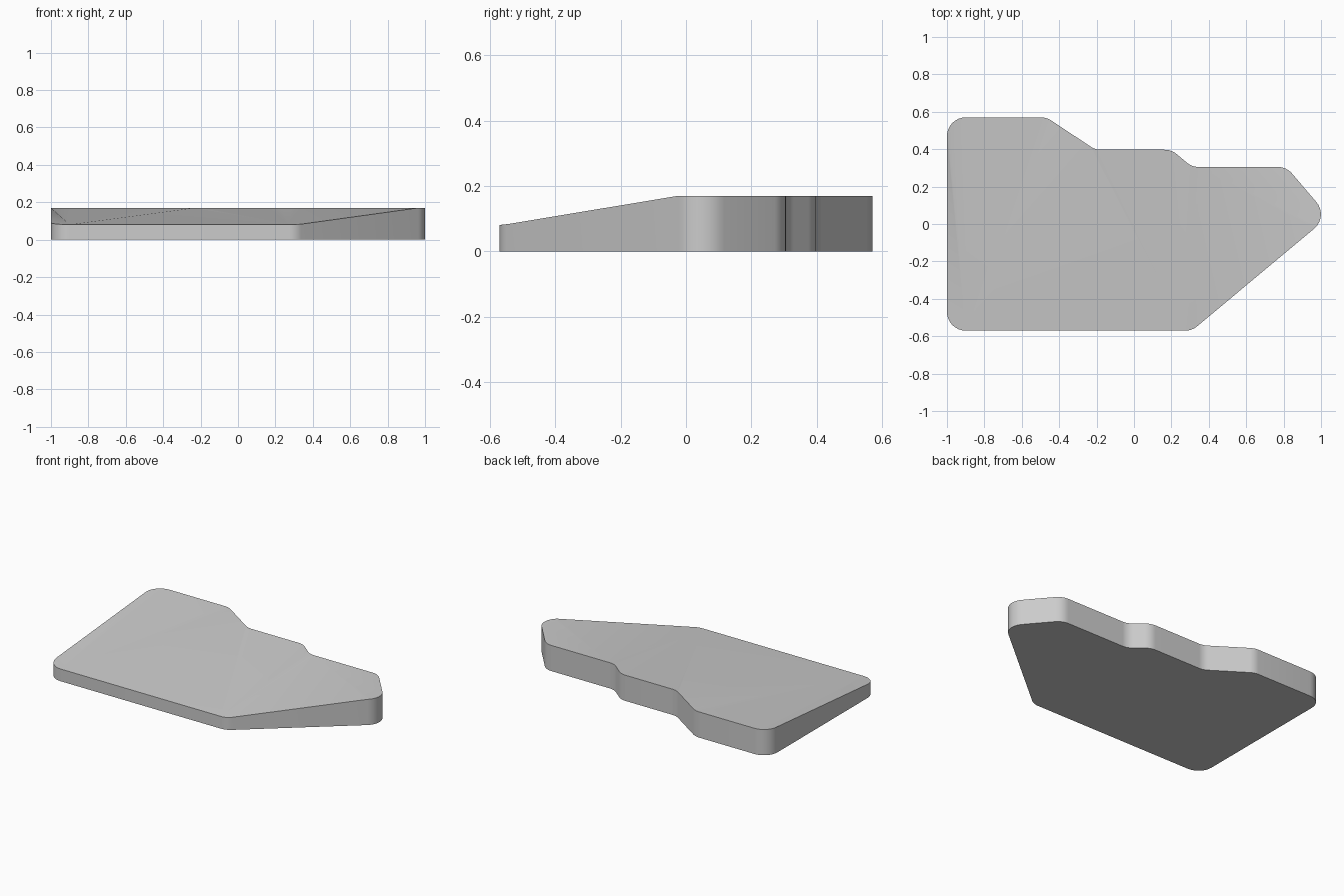
import bpy, bmesh, math
from mathutils import Vector

cube = bpy.data.objects.get("Cube")
if cube:
    bpy.data.objects.remove(cube, do_unlink=True)

# Outline corners, counter-clockwise from the front left
CORNERS = [Vector(p) for p in (
    (-1, -.57), (.31, -.57), (1.041, .04), (.815, .305), (.31, .305),
    (.2, .397), (-.207, .397), (-.467, .57), (-1, .57))]
RADIUS, STEPS = .1, 8
HIGH, LOW = .17, .081


def rounded(i):
    """Points of the arc that rounds one outline corner."""
    p = CORNERS[i]
    a = (CORNERS[i - 1] - p).normalized()
    b = (CORNERS[(i + 1) % len(CORNERS)] - p).normalized()
    half = a.angle(b) / 2
    centre = p + (a + b).normalized() * RADIUS / math.sin(half)
    reach = RADIUS / math.tan(half)
    start, end = p + a * reach - centre, p + b * reach - centre
    sweep = math.pi - 2 * half
    return [centre + (start * math.sin((1 - t) * sweep) + end * math.sin(t * sweep))
            / math.sin(sweep) for t in (k / STEPS for k in range(STEPS + 1))]


def top_height(p):
    # Only the front rim is lowered
    return LOW + .1 * (p.y + .57) if p.y < -.4 else HIGH


bm = bmesh.new()
arcs = [rounded(i) for i in range(len(CORNERS))]
top = [[bm.verts.new((p.x, p.y, top_height(p))) for p in arc] for arc in arcs]
base = [bm.verts.new((p.x, p.y, 0)) for arc in arcs for p in arc]
rim = [v for arc in top for v in arc]

# Underside and side walls
bm.faces.new(base[::-1])
for i in range(len(rim)):
    j = (i + 1) % len(rim)
    bm.faces.new((base[i], base[j], rim[j], rim[i]))


# Sloping top, as three fans
def fan(hub, chain):
    for a, b in zip(chain, chain[1:]):
        bm.faces.new((hub, a, b))


fan(top[4][0], top[1] + top[2] + top[3])
fan(top[1][0], top[4] + top[5] + top[6])
fan(top[0][-1], [top[1][0], top[6][-1]] + top[7] + top[8] + top[0][:-1])

mesh = bpy.data.meshes.new("sloped_slab")
bm.to_mesh(mesh)
bm.free()
slab = bpy.data.objects.new("sloped_slab", mesh)
bpy.context.collection.objects.link(slab)

# Plain grey
grey = bpy.data.materials.new("light_grey")
grey.use_nodes = True
colour = (.6, .6, .6, 1)
grey.diffuse_color = colour
grey.node_tree.nodes["Principled BSDF"].inputs["Base Color"].default_value = colour
mesh.materials.append(grey)

# Soft walls with a crisp rim
bpy.context.view_layer.objects.active = slab
slab.select_set(True)
bpy.ops.object.shade_smooth_by_angle(angle=math.radians(30))
